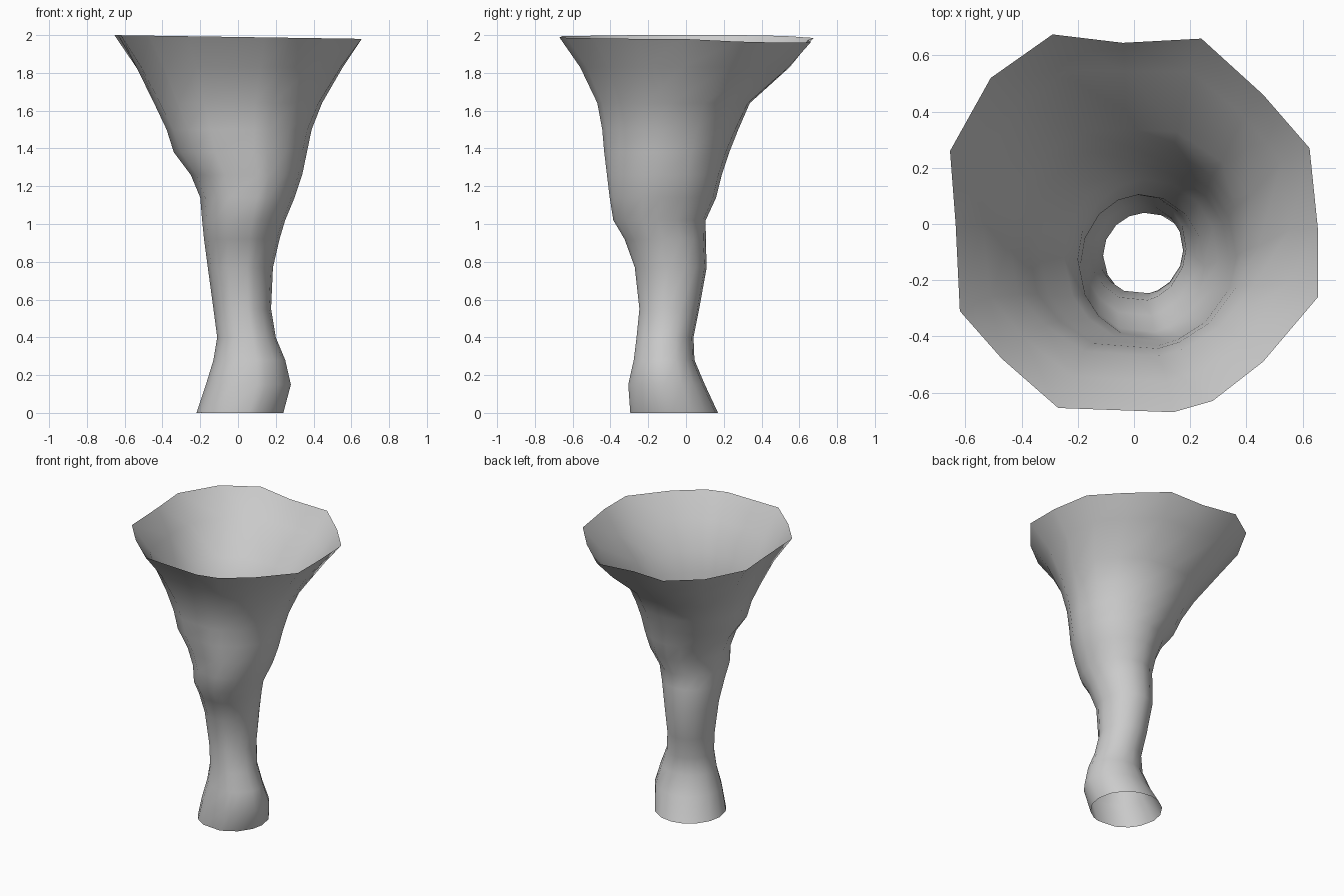
import bpy, bmesh, math

if "Cube" in bpy.data.objects:
    bpy.data.objects.remove(bpy.data.objects["Cube"], do_unlink=True)

# One plain grey
grey = bpy.data.materials.new("light_grey")
grey.use_nodes = True
grey.diffuse_color = (0.6, 0.6, 0.6, 1)
grey.node_tree.nodes["Principled BSDF"].inputs["Base Color"].default_value = (0.6, 0.6, 0.6, 1)

# Faceted mouth outline, counter-clockwise from the +x side
RIM = [(.655, -.02), (.625, .27), (.46, .46), (.24, .66), (-.04, .645), (-.29, .675),
       (-.51, .52), (-.655, .26), (-.635, 0), (-.62, -.31), (-.47, -.48), (-.27, -.655),
       (.14, -.67), (.28, -.63), (.46, -.49), (.655, -.26)]

# Cross-sections of the bent tube: height, x min, x max, y min, y max
RINGS = [(0, -.22, .24, -.30, .17), (.15, -.17, .28, -.31, .10),
         (.28, -.13, .25, -.28, .045), (.40, -.11, .20, -.265, .04),
         (.55, -.13, .175, -.25, .07), (.77, -.16, .185, -.275, .11),
         (.92, -.18, .22, -.33, .105), (1.02, -.19, .25, -.39, .105),
         (1.14, -.20, .30, -.41, .16), (1.26, -.25, .34, -.425, .19),
         (1.38, -.34, .365, -.44, .23), (1.50, -.38, .39, -.45, .28),
         (1.64, -.45, .445, -.475, .345), (1.83, -.55, .555, -.565, .56)]


def section(z, x0, x1, y0, y1):
    """Ellipse that takes on the shape of the mouth towards the top."""
    blend = max(0, (z - 1.4) / 0.6)
    points = []
    for rx, ry in RIM:
        angle = math.atan2(ry, rx)
        u = math.cos(angle) * (1 - blend) + rx / .655 * blend
        v = math.sin(angle) * (1 - blend) + ry / .672 * blend
        points.append(((x0 + x1) / 2 + u * (x1 - x0) / 2,
                       (y0 + y1) / 2 + v * (y1 - y0) / 2, z))
    return points


# Open tube lofted through the sections, ending in the slightly tilted mouth
sections = [section(*ring) for ring in RINGS]
sections.append([(x, y, 1.99 - .015 * x - .045 * max(y, 0) * (.6 + x)
                  if y > .1 else 1.99 - .015 * x) for x, y in RIM])

bm = bmesh.new()
loops = [[bm.verts.new(p) for p in points] for points in sections]
count = len(RIM)
for low, high in zip(loops, loops[1:]):
    for i in range(count):
        j = (i + 1) % count
        bm.faces.new((low[i], low[j], high[j], high[i]))
for face in bm.faces:
    face.smooth = True
mesh = bpy.data.meshes.new("flared_tube")
bm.to_mesh(mesh)
bm.free()
mesh.materials.append(grey)
tube = bpy.data.objects.new("flared_tube", mesh)
bpy.context.scene.collection.objects.link(tube)
